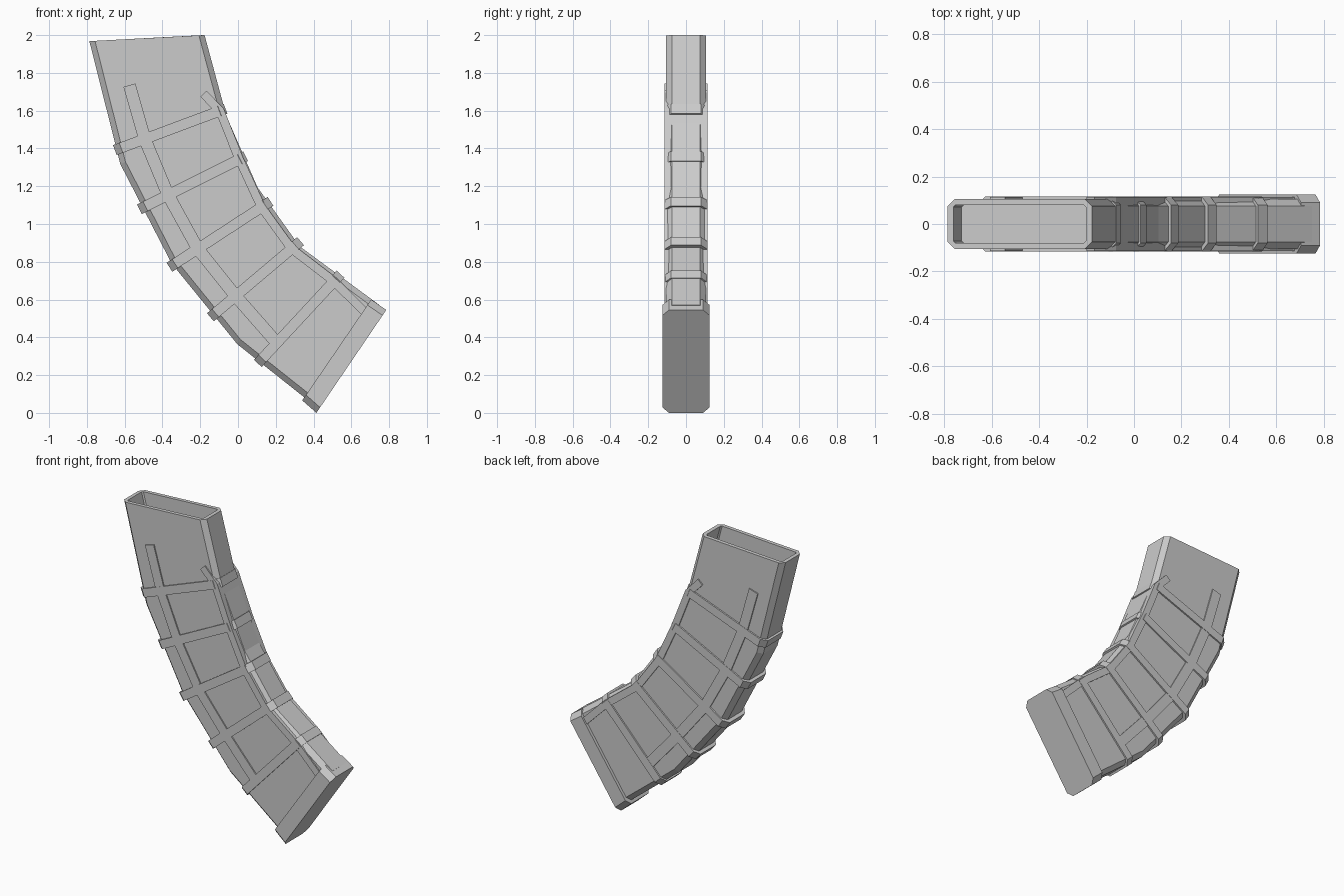
import bpy
import bmesh
from mathutils import Vector

cube = bpy.data.objects.get("Cube")
if cube:
    bpy.data.objects.remove(cube, do_unlink=True)

grey = bpy.data.materials.new("matte grey")
grey.use_nodes = True
grey.diffuse_color = (0.6, 0.6, 0.6, 1)
grey.node_tree.nodes["Principled BSDF"].inputs["Base Color"].default_value = (0.6, 0.6, 0.6, 1)


def section(a, b, half, chamfer=0.0):
    """Cross-section from a to b in the XZ plane, with chamfered corners."""
    a, b = Vector(a), Vector(b)
    d = (b - a).normalized() * chamfer
    h = half - chamfer
    if chamfer:
        pts = [(a, -h), (a + d, -half), (b - d, -half), (b, -h),
               (b, h), (b - d, half), (a + d, half), (a, h)]
    else:
        pts = [(a, -half), (b, -half), (b, half), (a, half)]
    return [(p.x, y, p.y) for p, y in pts]


def loft(name, sections):
    """Skin a row of matching sections and cap both ends."""
    bm = bmesh.new()
    rows = [[bm.verts.new(p) for p in s] for s in sections]
    for r, s in zip(rows, rows[1:]):
        for i in range(len(r)):
            j = (i + 1) % len(r)
            bm.faces.new((r[i], r[j], s[j], s[i]))
    bm.faces.new(rows[0])
    bm.faces.new(rows[-1])
    bmesh.ops.recalc_face_normals(bm, faces=bm.faces)
    mesh = bpy.data.meshes.new(name)
    bm.to_mesh(mesh)
    bm.free()
    mesh.materials.append(grey)
    obj = bpy.data.objects.new(name, mesh)
    bpy.context.collection.objects.link(obj)
    return obj


def strip(name, points, width, half):
    """Flat rib following a path, passing through the whole body."""
    pts = [Vector(p) for p in points]
    rows = []
    for i, p in enumerate(pts):
        t = (pts[min(i + 1, len(pts) - 1)] - pts[max(i - 1, 0)]).normalized()
        n = Vector((-t.y, t.x)) * width / 2
        rows.append(section(p - n, p + n, half))
    return loft(name, rows)


# Curved body with a shallow open pocket at the top
stations = [((-0.787, 1.968), (-0.177, 2.0)),
            ((-0.623, 1.317), (-0.061, 1.571)),
            ((-0.352, 0.792), (0.103, 1.195)),
            ((-0.003, 0.363), (0.326, 0.882)),
            ((0.384, 0.056), (0.75, 0.57))]
pocket = [section((-0.727, 1.839), (-0.168, 1.869), 0.08, 0.008),
          section((-0.762, 1.969), (-0.203, 1.999), 0.08, 0.008)]
loft("body", pocket + [section(a, b, 0.105, 0.03) for a, b in stations])

# Raised bands around the body
bands = [((-0.652, 1.391), (-0.066, 1.61)),
         ((-0.522, 1.078), (0.04, 1.359)),
         ((-0.363, 0.771), (0.172, 1.12)),
         ((-0.146, 0.506), (0.331, 0.909)),
         ((0.105, 0.262), (0.543, 0.734))]
bands = [(Vector(a), Vector(b)) for a, b in bands]
for k, (a, b) in enumerate(bands):
    d = (b - a).normalized()
    n = Vector((-d.y, d.x)) * 0.028
    loft(f"band_{k + 1}", [section(a + s * n, b + s * n, 0.115, 0.035) for s in (-1, 1)])


# Lengthwise ribs crossing the bands
def across(fractions):
    return [a.lerp(b, f) for (a, b), f in zip(bands, fractions)]


strip("outer_rib", [(-0.575, 1.735)] + across((0.27, 0.27, 0.28, 0.28, 0.23)), 0.066, 0.113)
strip("inner_rib", [(-0.183, 1.69)] + across((0.95, 0.94, 0.91, 0.9, 0.92)) + [(0.67, 0.535)],
      0.046, 0.113)

# Thicker base plate
loft("base_plate", [section((0.34, 0.066), (0.705, 0.6), 0.125, 0.035),
                    section((0.415, 0.0), (0.785, 0.545), 0.125, 0.035)])
